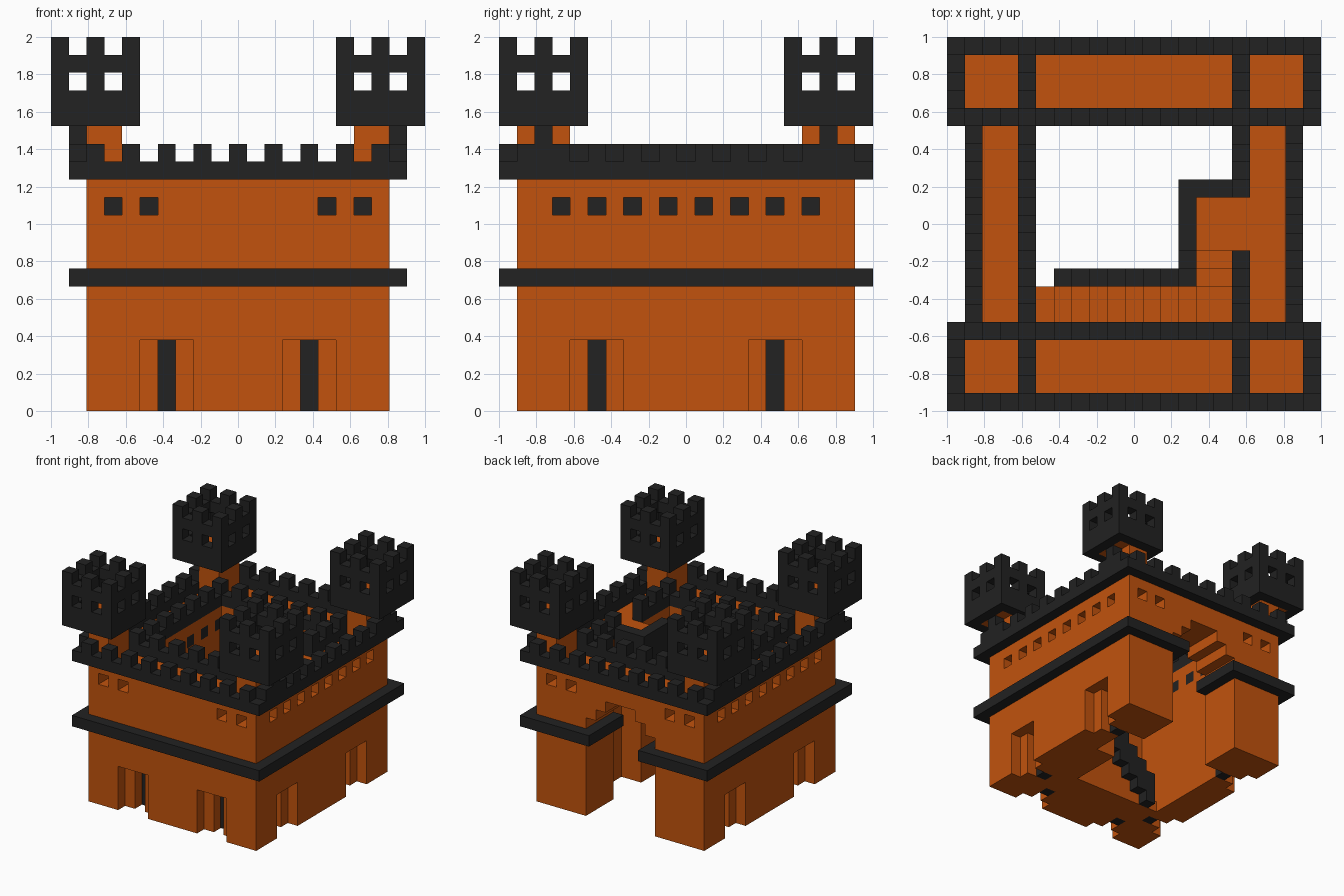
import bpy, bmesh
from mathutils import Vector

if "Cube" in bpy.data.objects:
    bpy.data.objects.remove(bpy.data.objects["Cube"])

N = 21                 # the castle is laid out on a 21-unit block grid
U = 2 / N


def material(name, colour):
    m = bpy.data.materials.new(name)
    m.diffuse_color = (*colour, 1)
    m.use_nodes = True
    m.node_tree.nodes["Principled BSDF"].inputs["Base Color"].default_value = m.diffuse_color
    return m


ORANGE = material("orange_stone", (0.54, 0.086, 0.004))
BLACK = material("black_stone", (0.016, 0.016, 0.016))
cells = {}             # grid cell -> (part name, material)


def fill(part, mat, x0, x1, y0, y1, z0, z1):
    for x in range(x0, x1):
        for y in range(y0, y1):
            for z in range(z0, z1):
                cells[x, y, z] = (part, mat)


def carve(x0, x1, y0, y1, z0, z1):
    for x in range(x0, x1):
        for y in range(y0, y1):
            for z in range(z0, z1):
                cells.pop((x, y, z), None)


def ring(part, mat, x0, x1, y0, y1, z0, z1):
    fill(part, mat, x0, x1, y0, y0 + 1, z0, z1)
    fill(part, mat, x0, x1, y1 - 1, y1, z0, z1)
    fill(part, mat, x0, x0 + 1, y0, y1, z0, z1)
    fill(part, mat, x1 - 1, x1, y0, y1, z0, z1)


def block(part, mat, x, y, z0, z1):
    fill(part, mat, x, x + 1, y, y + 1, z0, z1)


# curtain walls around an open yard
fill("walls", ORANGE, 2, 19, 1, 20, 0, 13)
carve(5, 16, 5, 16, 0, 13)

# belt course
ring("belt_course", BLACK, 1, 20, 0, 21, 7, 8)

# stepped gate arch through the back wall, belt turns into the jambs
carve(7, 14, 16, 21, 0, 9)
carve(8, 13, 16, 21, 9, 10)
carve(9, 12, 16, 21, 10, 11)
for x in (7, 13):
    fill("belt_course", BLACK, x, x + 1, 16, 21, 7, 8)

# side doors and windows: recess, narrow slot and black backing
for mx in (False, True):
    side = lambda d: N - 1 - d if mx else d
    for c in (5, 15):
        x = side(2)
        carve(x, x + 1, c - 1, c + 2, 0, 4)
        carve(side(3), side(3) + 1, c, c + 1, 0, 4)
        block("doors", BLACK, side(4), c, 0, 4)
    for c in range(3, 18, 2):
        for d in (2, 3):
            carve(side(d), side(d) + 1, c, c + 1, 11, 12)
        block("windows", BLACK, side(4), c, 11, 12)

# front doors
for c in (6, 14):
    carve(c - 1, c + 2, 1, 2, 0, 4)
    carve(c, c + 1, 2, 3, 0, 4)
    block("doors", BLACK, c, 3, 0, 4)

# front and back windows
for c in (3, 5, 15, 17):
    for y, back in ((1, 3), (18, 17)):
        carve(c, c + 1, y, y + 2, 11, 12)
        block("windows", BLACK, c, back, 11, 12)

# parapets with merlons, outer and inner
ring("outer_parapet", BLACK, 1, 20, 0, 21, 13, 14)
ring("inner_parapet", BLACK, 4, 17, 4, 17, 13, 14)
for i in range(2, 19, 2):
    for y in (0, 20):
        block("outer_parapet", BLACK, i, y, 14, 15)
for i in range(1, 20, 2):
    for x in (1, 19):
        block("outer_parapet", BLACK, x, i, 14, 15)
for i in range(4, 17, 2):
    for j in (4, 16):
        block("inner_parapet", BLACK, i, j, 14, 15)
        block("inner_parapet", BLACK, j, i, 14, 15)

# yard stair along the front wall, turning to a platform
carve(16, 17, 9, 12, 13, 15)
for i in range(5, 14):
    fill("stair", ORANGE, i, i + 1, 5, 7, 0, i - 4)
fill("stair", ORANGE, 14, 16, 5, 7, 0, 10)
for y, h in ((7, 11), (8, 12), (9, 13), (10, 13), (11, 13)):
    fill("stair", ORANGE, 14, 16, y, y + 1, 0, h)
    block("stair_rail", BLACK, 13, y, h - 3, h + 1)
for i in range(6, 14):
    block("stair_rail", BLACK, i, 7, max(0, i - 6), i - 3)
block("stair_rail", BLACK, 13, 7, 8, 12)
fill("stair_rail", BLACK, 13, 17, 12, 13, 13, 14)
fill("stair_rail", BLACK, 13, 16, 12, 13, 11, 13)

# four corner turrets on stems
for ax in (0, 16):
    for ay in (0, 16):
        sx = 2 if ax == 0 else 17
        fill("turret_stem", ORANGE, sx, sx + 2, ay + 1, ay + 4, 13, 16)
        block("turret_post", BLACK, 1 if ax == 0 else 19, ay + 2, 13, 16)
        fill("turret_floor", ORANGE, ax + 1, ax + 4, ay + 1, ay + 4, 16, 17)
        ring("turret", BLACK, ax, ax + 5, ay, ay + 5, 16, 20)
        for k in (1, 3):
            for e in (0, 4):
                carve(ax + k, ax + k + 1, ay + e, ay + e + 1, 18, 19)
                carve(ax + e, ax + e + 1, ay + k, ay + k + 1, 18, 19)
        for i in (0, 2, 4):
            for j in (0, 2, 4):
                if (i, j) != (2, 2):
                    block("turret", BLACK, ax + i, ay + j, 20, 21)

# turn every part into a mesh of its exposed faces
parts = {}
for c, (part, mat) in cells.items():
    parts.setdefault((part, mat), []).append(c)
for (part, mat), group in parts.items():
    bm = bmesh.new()
    for c in group:
        for a in range(3):
            for s in (0, 1):
                n = list(c)
                n[a] += 1 if s else -1
                if tuple(n) in cells:
                    continue
                b, d = (a + 1) % 3, (a + 2) % 3
                quad = []
                for p, q in ((0, 0), (1, 0), (1, 1), (0, 1)):
                    v = list(c)
                    v[a] += s
                    v[b] += p
                    v[d] += q
                    quad.append(bm.verts.new(Vector(
                        ((v[0] - N / 2) * U, (v[1] - N / 2) * U, v[2] * U))))
                bm.faces.new(quad if s else quad[::-1])
    bmesh.ops.remove_doubles(bm, verts=bm.verts, dist=1e-4)
    mesh = bpy.data.meshes.new(part)
    bm.to_mesh(mesh)
    bm.free()
    mesh.materials.append(mat)
    bpy.context.collection.objects.link(bpy.data.objects.new(part, mesh))
